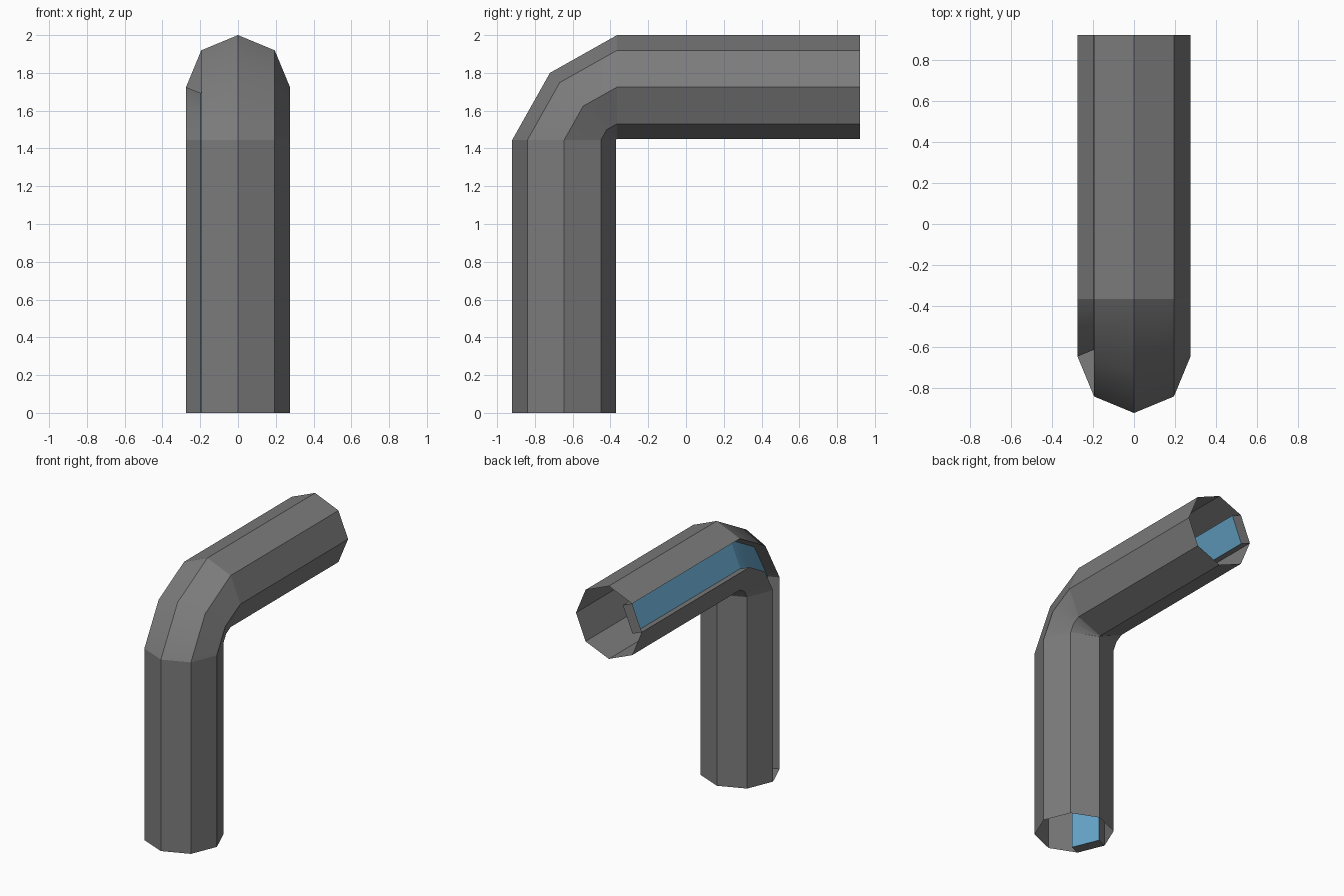
import bpy, bmesh, math

if "Cube" in bpy.data.objects:
    bpy.data.objects.remove(bpy.data.objects["Cube"])


def material(name, color):
    m = bpy.data.materials.new(name)
    m.diffuse_color = (*color, 1)
    m.use_nodes = True
    m.node_tree.nodes["Principled BSDF"].inputs["Base Color"].default_value = m.diffuse_color
    return m


R = 0.275              # tube radius
MID = 0.28             # bend radius of the tube's centre line
CY, CZ = -0.365, 1.445  # bend centre
DEPTH = 0.084          # groove depth

# Octagonal cross-section (x, distance from bend centre); the groove replaces
# the side between the outer-left and left corners
corners = [(R * math.sin(math.radians(a)), MID + R * math.cos(math.radians(a)))
           for a in range(0, 360, 45)]
dx = DEPTH * math.cos(math.radians(22.5))
dr = -DEPTH * math.sin(math.radians(22.5))
left, outer = corners[6], corners[7]
profile = corners[:7] + [(left[0] + dx, left[1] + dr),
                         (outer[0] + dx, outer[1] + dr), outer]
GROOVE = (6, 7, 8, 9)
FLOOR = 7

# Stations along the path: foot, bend start, bend middle, bend end, open end
stations = [
    lambda x, r: (x, CY - r, 0),
    lambda x, r: (x, CY - r, CZ),
    lambda x, r: (x, CY - 0.64 * r, CZ + 0.64 * r),
    lambda x, r: (x, CY, CZ + r),
    lambda x, r: (x, 0.92, CZ + r),
]

bm = bmesh.new()
rings = [[bm.verts.new(place(*p)) for p in profile] for place in stations]
n = len(profile)

# Tube sides, smooth only along the bend
for s in range(len(rings) - 1):
    a, b = rings[s], rings[s + 1]
    for i in range(n):
        j = (i + 1) % n
        f = bm.faces.new((a[i], a[j], b[j], b[i]))
        f.smooth = s in (1, 2)
        f.material_index = 1 if i == FLOOR else 0
        bm.edges.get((a[i], b[i])).smooth = False

# Small walls closing the groove at both open ends
for ring in (rings[0], rings[-1]):
    bm.faces.new([ring[i] for i in GROOVE])

bmesh.ops.recalc_face_normals(bm, faces=bm.faces)
# Keep the outside of the tube facing outward
bm.faces.ensure_lookup_table()
if bm.faces[0].normal.x < 0:
    bmesh.ops.reverse_faces(bm, faces=bm.faces)

mesh = bpy.data.meshes.new("elbow_tube")
bm.to_mesh(mesh)
bm.free()
mesh.materials.append(material("dark grey", (0.2, 0.2, 0.2)))
mesh.materials.append(material("blue", (0.13, 0.37, 0.58)))
tube = bpy.data.objects.new("elbow_tube", mesh)
bpy.context.collection.objects.link(tube)
